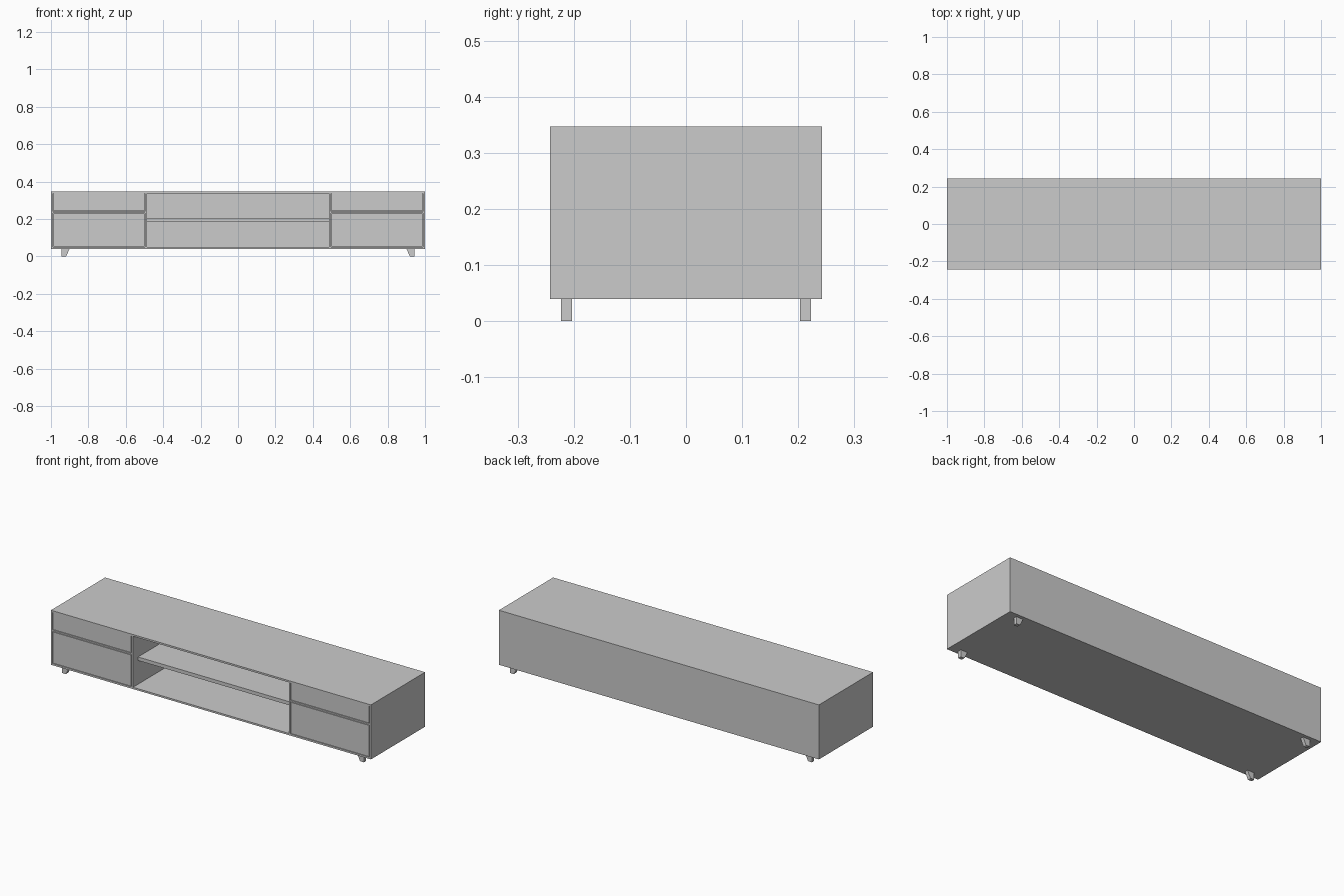
import bpy, bmesh

if "Cube" in bpy.data.objects:
    bpy.data.objects.remove(bpy.data.objects["Cube"])

W, D = 1.0, 0.242          # half width, half depth
Z0, Z1, T = 0.039, 0.347, 0.010
DIV = 0.492                # divider centre


def mesh_object(name, bm):
    bmesh.ops.recalc_face_normals(bm, faces=bm.faces)
    me = bpy.data.meshes.new(name)
    bm.to_mesh(me)
    bm.free()
    ob = bpy.data.objects.new(name, me)
    bpy.context.collection.objects.link(ob)
    return ob


def box(name, x0, x1, y0, y1, z0, z1):
    bm = bmesh.new()
    bmesh.ops.create_cube(bm, size=1)
    for v in bm.verts:
        v.co.x = x0 if v.co.x < 0 else x1
        v.co.y = y0 if v.co.y < 0 else y1
        v.co.z = z0 if v.co.z < 0 else z1
    return mesh_object(name, bm)


def prism(name, profile, y0, y1):
    bm = bmesh.new()
    f = bm.faces.new([bm.verts.new((x, y0, z)) for x, z in profile])
    ext = bmesh.ops.extrude_face_region(bm, geom=[f])
    for v in ext["geom"]:
        if isinstance(v, bmesh.types.BMVert):
            v.co.y = y1
    return mesh_object(name, bm)


# Case: one solid block whose front face is cut open to the back panel
case = box("case", -W, W, -D, D, Z0, Z1)
cutter = box("case_cutter", -W + T, W - T, -D - 0.1, D - T, Z0 + T, Z1 - T)
cutter.hide_render = True
cutter.hide_viewport = True
cutter.display_type = 'WIRE'
mod = case.modifiers.new("hollow", 'BOOLEAN')
mod.operation = 'DIFFERENCE'
mod.solver = 'EXACT'
mod.object = cutter

# Middle shelf, set back from the front
inner = DIV - T / 2
box("middle_shelf", -inner, inner, -0.197, D - T, 0.183, 0.203)

RAIL0, RAIL1, GAP = 0.231, 0.239, 0.003
for s, side in ((-1, "left"), (1, "right")):
    def span(a, b):
        return sorted((s * a, s * b))

    # Divider and rail between the drawers
    box(side + "_divider", *span(inner, DIV + T / 2), -D, D - T, Z0 + T, Z1 - T)
    box(side + "_drawer_rail", *span(DIV + T / 2, W - T), -D, D - T, RAIL0, RAIL1)

    # Drawer fronts with a narrow shadow gap
    xs = span(DIV + T / 2 + GAP, W - T - GAP)
    box(side + "_upper_drawer", *xs, -D, -D + 0.03, RAIL1 + GAP, Z1 - T)
    box(side + "_lower_drawer", *xs, -D, -D + 0.03, Z0 + T + GAP, RAIL0 - GAP)

    # Tapered feet: straight outside, slanted inside
    profile = [(s * x, z) for x, z in
               ((0.943, Z0), (0.901, Z0), (0.918, 0.002), (0.921, 0), (0.943, 0))]
    for t, where in ((-1, "front"), (1, "back")):
        prism(f"{where}_{side}_foot", profile, t * 0.203, t * 0.223)
